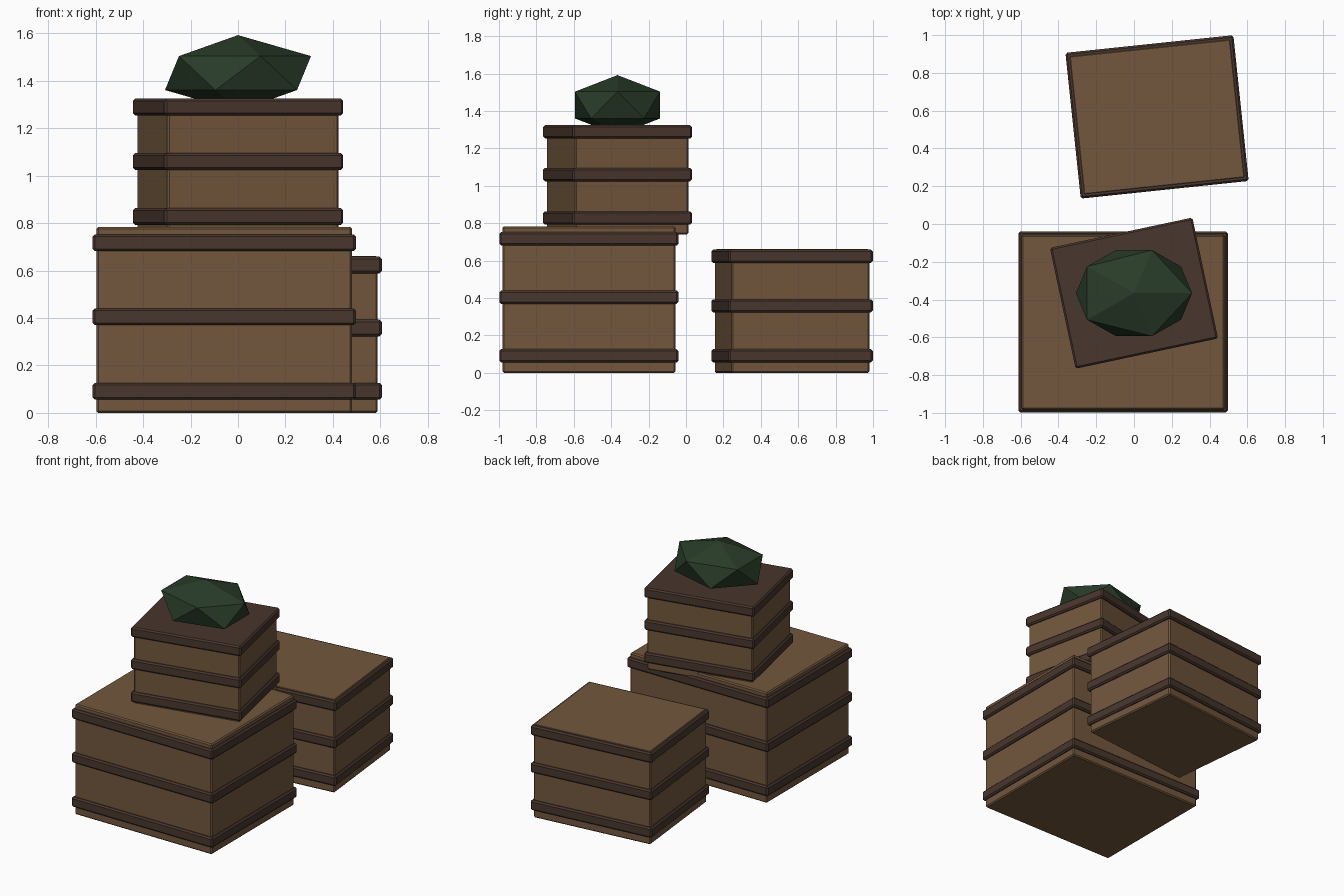
import bpy
from math import radians

if "Cube" in bpy.data.objects:
    bpy.data.objects.remove(bpy.data.objects["Cube"])


def material(name, rgb):
    mat = bpy.data.materials.new(name)
    mat.diffuse_color = (*rgb, 1)
    mat.use_nodes = True
    mat.node_tree.nodes["Principled BSDF"].inputs["Base Color"].default_value = mat.diffuse_color
    return mat


WOOD = material("wood", (0.17, 0.095, 0.047))
BAND = material("dark_band", (0.065, 0.037, 0.026))
CLOTH = material("dark_green", (0.022, 0.045, 0.022))


def box(name, centre, size, angle, bevel, mat):
    bpy.ops.mesh.primitive_cube_add(size=1, location=centre, rotation=(0, 0, radians(angle)))
    ob = bpy.context.object
    ob.name = name
    ob.scale = size
    bpy.ops.object.transform_apply(location=False, rotation=False, scale=True)
    mod = ob.modifiers.new("edge_bevel", 'BEVEL')
    mod.width = bevel
    mod.segments = 1
    ob.data.materials.append(mat)


# Crate: a plank body wrapped by three slightly wider bands
def crate(name, x, y, z0, z1, width, depth, angle, band_heights):
    box(name + "_body", (x, y, (z0 + z1) / 2), (width, depth, z1 - z0), angle, 0.008, WOOD)
    for label, z in zip(("lower", "middle", "upper"), band_heights):
        box(f"{name}_{label}_band", (x, y, z), (width + 0.032, depth + 0.034, 0.071),
            angle, 0.01, BAND)


crate("large_crate", -0.058, -0.519, 0, 0.783, 1.077, 0.924, 0, (0.091, 0.405, 0.717))
crate("rear_crate", 0.122, 0.567, 0, 0.661, 0.862, 0.742, 6, (0.091, 0.358, 0.623))
crate("top_crate", 0, -0.366, 0.74, 1.315, 0.739, 0.62, 12, (0.828, 1.06, 1.289))

# Faceted bundle sunk slightly into the top crate
bpy.ops.mesh.primitive_ico_sphere_add(subdivisions=1, radius=1, location=(0, -0.366, 1.432))
bundle = bpy.context.object
bundle.name = "green_bundle"
bundle.scale = (0.344, 0.268, 0.16)
bpy.ops.object.transform_apply(location=False, rotation=False, scale=True)
bundle.data.materials.append(CLOTH)
